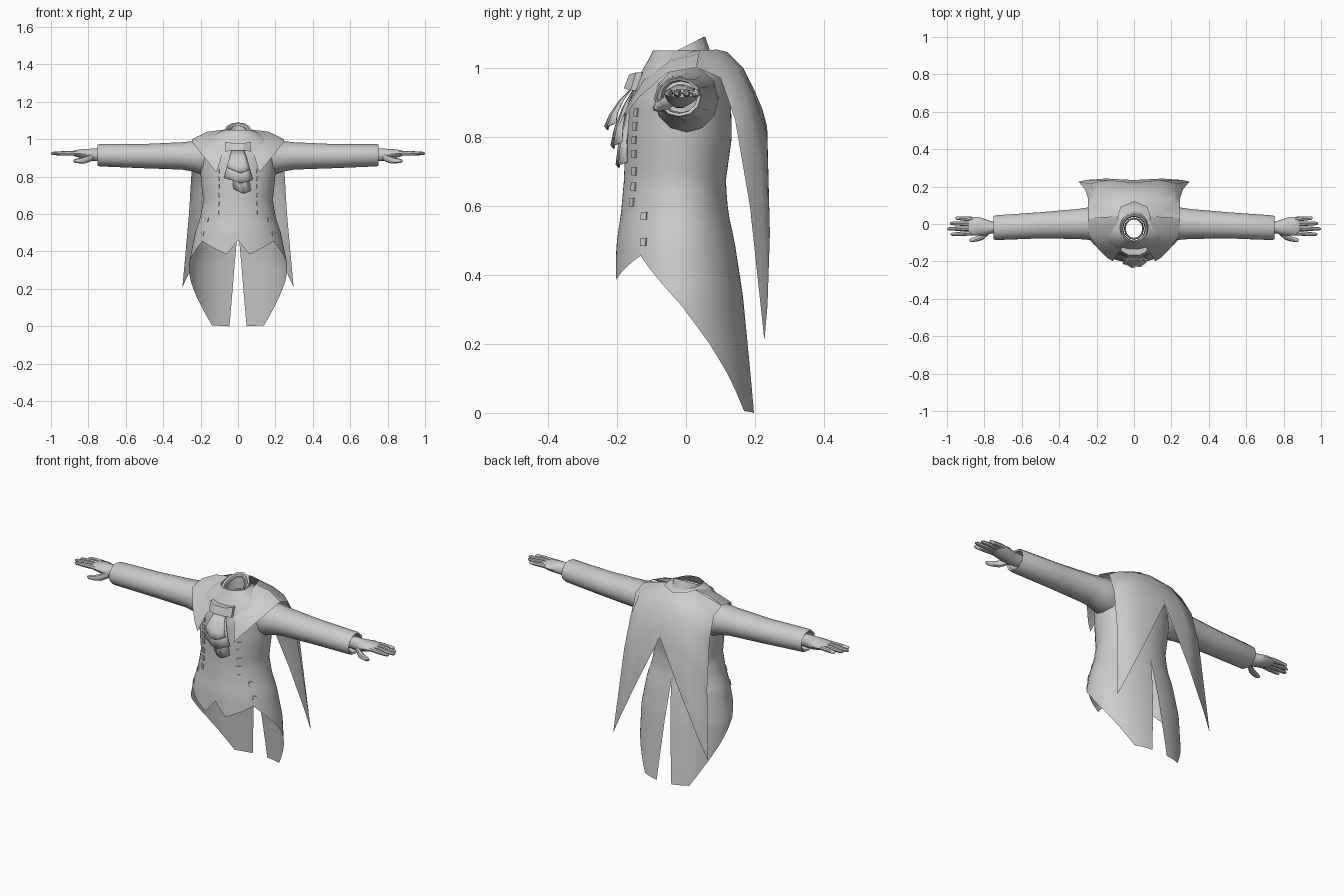
import bpy, bmesh
from math import sin, cos, pi
from mathutils import Vector

if "Cube" in bpy.data.objects:
    bpy.data.objects.remove(bpy.data.objects["Cube"])


def lerp_table(table, t):
    """Linear lookup in rows of (key, values...)."""
    if t <= table[0][0]:
        return table[0][1:]
    for a, b in zip(table, table[1:]):
        if t <= b[0]:
            f = (t - a[0]) / (b[0] - a[0])
            return tuple(p + (q - p) * f for p, q in zip(a[1:], b[1:]))
    return table[-1][1:]


def grid(name, rows, mirror=True, closed=False, caps=False, angle=40, subdiv=0):
    """Skin a list of equally long point rows."""
    bm = bmesh.new()
    vs = [[bm.verts.new(p) for p in r] for r in rows]
    n = len(rows[0])
    for a, b in zip(vs, vs[1:]):
        for i in range(n if closed else n - 1):
            j = (i + 1) % n
            bm.faces.new((a[i], a[j], b[j], b[i]))
    if caps:
        bm.faces.new(vs[0])
        bm.faces.new(vs[-1])
    bmesh.ops.remove_doubles(bm, verts=bm.verts, dist=0.0005)
    bmesh.ops.recalc_face_normals(bm, faces=bm.faces)
    me = bpy.data.meshes.new(name)
    bm.to_mesh(me)
    bm.free()
    ob = bpy.data.objects.new(name, me)
    bpy.context.collection.objects.link(ob)
    if mirror:
        m = ob.modifiers.new("Mirror", 'MIRROR')
        m.merge_threshold = 0.001
    bpy.ops.object.select_all(action='DESELECT')
    bpy.context.view_layer.objects.active = ob
    ob.select_set(True)
    bpy.ops.object.shade_smooth_by_angle(angle=angle * pi / 180)
    return ob


def ring_x(x, y, z, ry, rz, n):
    """Ring of points facing along x."""
    return [(x, y + ry * cos(2 * pi * i / n), z + rz * sin(2 * pi * i / n)) for i in range(n)]


def limb(name, sections, n, caps=True):
    return grid(name, [ring_x(*s, n) for s in sections], closed=True, caps=caps)


# Torso section: z, half width, front y, back y
BODY = [(0, .27, -.21, .2), (.1, .268, -.21, .19), (.34, .262, -.21, .165), (.5, .23, -.2, .14),
        (.58, .203, -.188, .122), (.67, .187, -.18, .115), (.8, .2, -.175, .133),
        (.9, .205, -.165, .13), (.97, .2, -.14, .115), (1.02, .14, -.11, .09), (1.05, .075, -.095, .06)]
# Hem: angle from front, z
HEM = [(0, .46), (.25, .385), (.92, .455), (1.65, .31), (2.1, .2), (2.42, .11), (2.75, .005), (pi, 0)]


def body(theta, z):
    w, f, b = lerp_table(BODY, z)
    yc = -.02
    theta *= (pi - .17 * max(0, 1 - z / .55)) / pi   # opens the tail slit at the back
    c = cos(theta)
    return (w * sin(theta), yc - c * ((yc - f) if c > 0 else (b - yc)), z)


# Coat body with pointed front hem and two tails
angles = []
for (a, _), (b, _) in zip(HEM, HEM[1:]):
    angles += [a + (b - a) * k / 4 for k in range(4)]
angles.append(pi)
cols = []
for a in angles:
    h = lerp_table(HEM, a)[0]
    cols.append([body(a, h + (1.05 - h) * k / 28) for k in range(29)])
grid("coat_body", cols)

# Sleeves with a turned-in cuff
limb("sleeve", [(.13, 0, .915, .095, .095), (.2, .002, .905, .092, .092), (.25, .002, .909, .086, .08),
                (.3, 0, .911, .08, .073), (.5, -.007, .91, .07, .065), (.74, -.02, .915, .066, .06),
                (.75, -.02, .915, .062, .056), (.745, -.02, .915, .053, .048), (.68, -.015, .915, .05, .045)],
     12, caps=False)

# Hand: palm, fingers, thumb
limb("palm", [(.68, -.015, .917, .03, .032), (.76, -.018, .917, .032, .036), (.79, -.018, .917, .042, .034),
              (.83, -.012, .922, .05, .027), (.87, -.012, .925, .05, .018), (.885, -.012, .925, .045, .012)], 10)
for name, y, tip, dy in [("little_finger", .026, .955, .006), ("ring_finger", .001, .985, .002),
                         ("middle_finger", -.024, 1.0, -.002), ("index_finger", -.048, .98, -.008)]:
    L = tip - .86
    limb(name, [(.86 + L * t, y + dy * t, .926 - .002 * t, r, r)
                for t, r in [(0, .012), (.35, .0125), (.65, .011), (.92, .009), (1, .004)]], 8)
limb("thumb", [(.775, -.04, .907, .016, .02), (.81, -.068, .892, .017, .02), (.84, -.08, .886, .014, .015),
               (.87, -.086, .884, .011, .011), (.88, -.087, .884, .005, .005)], 8)

# Cape: hanging back with a deep notch and two long points
cape = [
    [(0, .12, 1.045), (0, .165, 1.0), (0, .2, .93), (0, .221, .88), (0, .235, .83)],
    [(.07, .09, 1.052), (.11, .15, 1.005), (.13, .197, .92), (.14, .235, .8), (.15, .243, .52)],
    [(.085, .04, 1.05), (.2, .125, .99), (.22, .18, .88), (.235, .217, .7), (.25, .236, .31)],
    [(.245, .03, 1.0), (.245, .1, .97), (.247, .142, .85), (.262, .185, .6), (.297, .227, .21)]]
grid("cape_back", cape, angle=60)

# Cape front lapels ending in points
lapel = [
    [(.085, .04, 1.05), (.165, .038, 1.04), (.245, .03, 1.0)],
    [(.09, -.04, 1.035), (.165, -.045, 1.02), (.245, -.055, .985)],
    [(.058, -.11, .99), (.125, -.125, .96), (.19, -.135, .915)],
    [(.09, -.165, .9), (.12, -.178, .87), (.145, -.18, .86)],
    [(.113, -.197, .825), (.115, -.198, .822), (.117, -.197, .825)]]
grid("cape_lapel", lapel, angle=60)

# Standing collar, sloping up toward the back, with an inner neckband
def collar_ring(r, dz, n=12):
    pts = []
    for i in range(n):
        a = 2 * pi * i / n
        y0 = .08 * sin(a)
        pts.append((.072 * r * cos(a), -.025 + y0 * r, 1.05 + .5 * y0 + dz))
    return pts

grid("collar", [collar_ring(1.2, -.045), collar_ring(1, 0), collar_ring(.85, -.005), collar_ring(.8, -.06)],
     mirror=False, closed=True)
grid("neckband", [collar_ring(.75, -.07), collar_ring(.72, -.015), collar_ring(.64, -.015), collar_ring(.62, -.08)],
     mirror=False, closed=True)

# Cravat: knot and three overlapping tiers
knot = [[(x, y, .96 + s * h) for s, y in ((-1, -.145), (-1, -.145 - d), (1, -.13 - d), (1, -.125))]
        for x, h, d in ((-.07, .026, .015), (-.03, .02, .035), (.03, .02, .035), (.07, .026, .015))]
grid("cravat_knot", knot, mirror=False, closed=True, caps=True, angle=20)
tiers = [("cravat_top_tier", -.062, .066, .845, .82, -.238), ("cravat_mid_tier", -.075, .08, .79, .765, -.22),
         ("cravat_low_tier", -.025, .07, .73, .71, -.205)]
for i, (name, x0, x1, zs, zc, y) in enumerate(tiers):
    rows = []
    for t in (0, .35, .7, 1):
        row = []
        for k in range(6):
            u = k / 5
            top = Vector((-.032 + .064 * u, -.155 + .006 * i, .945))
            low = Vector((x0 + (x1 - x0) * u, y + .025 * abs(2 * u - 1) ** 2,
                          zs + (zc - zs) * (1 - abs(2 * u - 1.2))))
            p = top.lerp(low, t)
            p.y += .008 * (k % 2) * t - .012 * sin(pi * t)
            row.append(p)
        rows.append(row)
    ob = grid(name, rows, mirror=False, angle=30)
    s = ob.modifiers.new("Solidify", 'SOLIDIFY')
    s.thickness = .004

# Square coat buttons lying on the body surface
spots = [(.11, z) for z in (.87, .83, .79, .75, .7, .655, .61)] + [(.165, .57), (.19, .495)]
for i, (x, z) in enumerate(spots):
    w = lerp_table(BODY, z)[0]
    a = 0
    while w * sin(a) < x:
        a += .01
    d = .012 / w
    outward = Vector((sin(a), -cos(a), 0)) * .004
    quad = [Vector(body(a + s * d, z + h)) for s, h in ((-1, -.012), (1, -.012), (1, .012), (-1, .012))]
    grid(f"button_{i + 1}", [[p - outward for p in quad], [p + outward for p in quad]], closed=True, caps=True)
